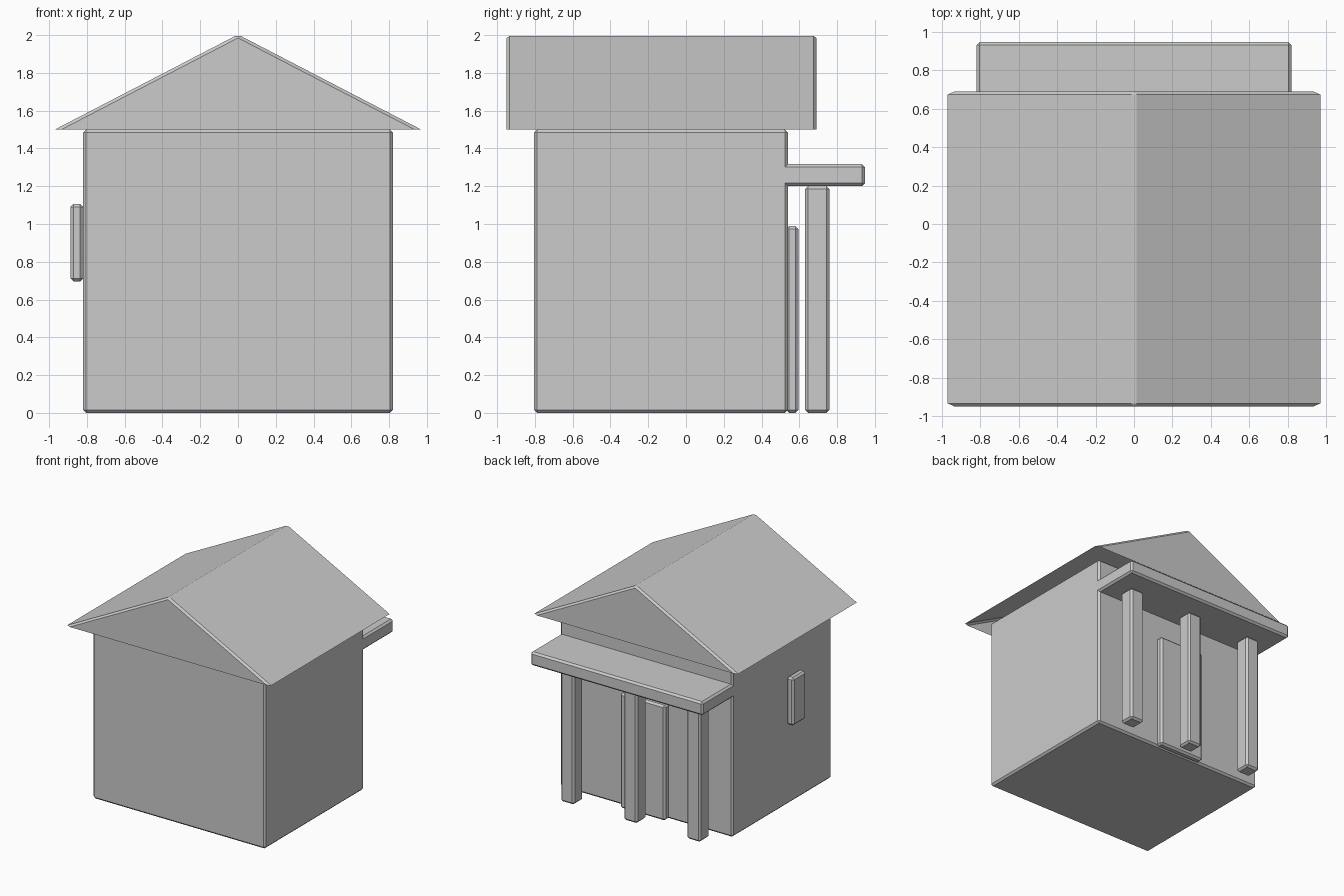
import bpy
import bmesh

if "Cube" in bpy.data.objects:
    bpy.data.objects.remove(bpy.data.objects["Cube"])

BEVEL = 0.016


def finish(name, bm):
    """Turn a bmesh into an object with a small chamfer on its edges."""
    mesh = bpy.data.meshes.new(name)
    bm.to_mesh(mesh)
    bm.free()
    obj = bpy.data.objects.new(name, mesh)
    bpy.context.collection.objects.link(obj)
    mod = obj.modifiers.new("chamfer", 'BEVEL')
    mod.width = BEVEL
    mod.segments = 1
    mod.limit_method = 'ANGLE'
    return obj


def box(name, x, y, z):
    """Chamfered box from (min, max) ranges."""
    bm = bmesh.new()
    bmesh.ops.create_cube(bm, size=1)
    for v in bm.verts:
        v.co = [r[0] if c < 0 else r[1] for c, r in zip(v.co, (x, y, z))]
    return finish(name, bm)


# House body
box("house_body", (-0.82, 0.82), (-0.805, 0.54), (0, 1.5))

# Gable roof: two slopes and two gables, open underneath
bm = bmesh.new()
front, back = [[bm.verts.new((x, y, z)) for x, z in ((-0.97, 1.5), (0.97, 1.5), (0, 2.003))]
               for y in (-0.95, 0.69)]
bm.faces.new(front)
bm.faces.new(back[::-1])
bm.faces.new((front[1], back[1], back[2], front[2]))
bm.faces.new((front[2], back[2], back[0], front[0]))
finish("roof", bm)

# Porch canopy with three posts
box("porch_canopy", (-0.82, 0.82), (0.5, 0.947), (1.2, 1.317))
for i, x in enumerate((-0.6, 0, 0.6)):
    box(f"porch_post_{i + 1}", (x - 0.065, x + 0.065), (0.63, 0.76), (0, 1.2))

# Door on the back wall, window on the left wall
box("door", (-0.215, 0.215), (0.53, 0.595), (0, 0.99))
box("window", (-0.886, -0.821), (-0.37, -0.19), (0.695, 1.107))
